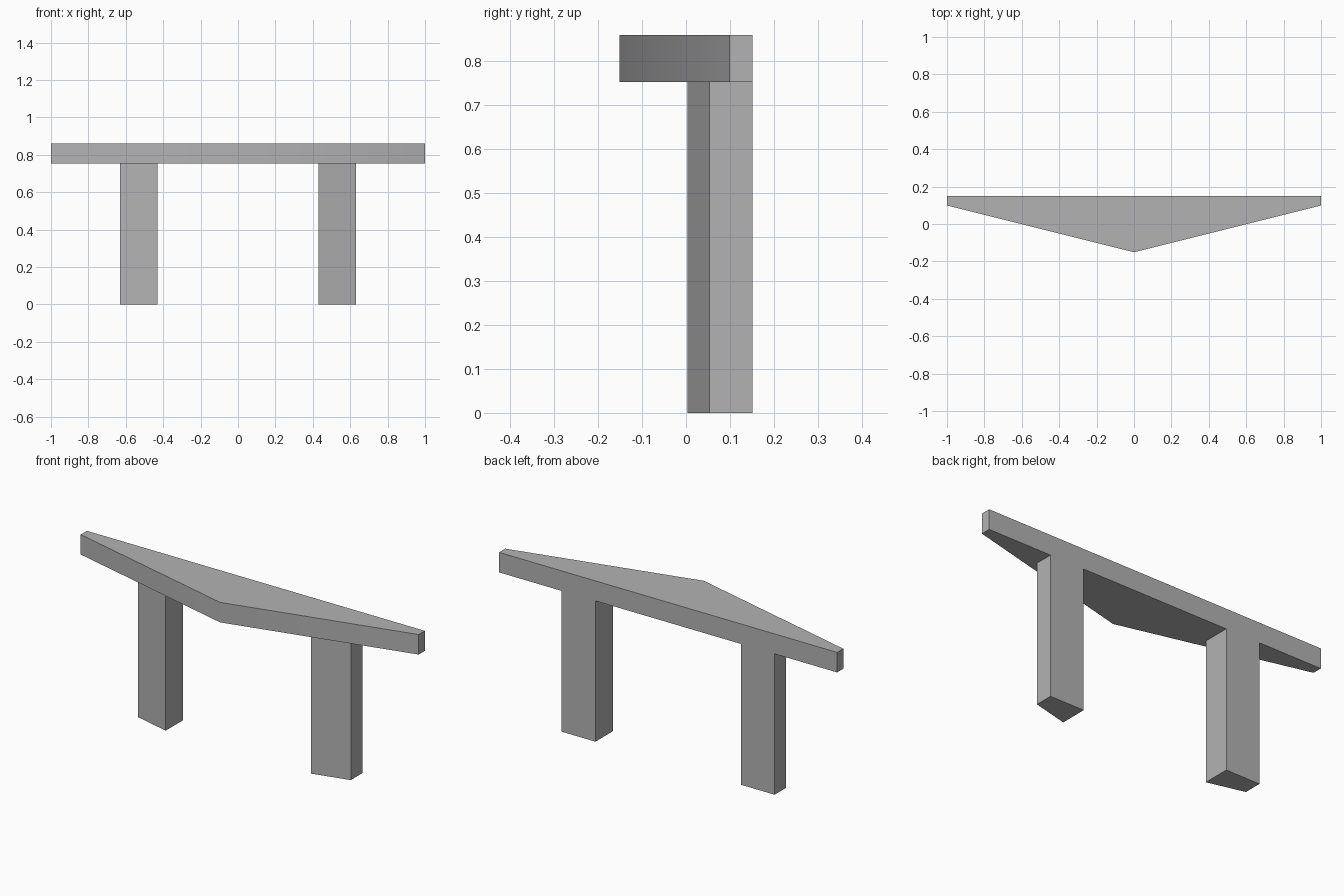
import bpy
import bmesh
import math

cube = bpy.data.objects.get("Cube")
if cube:
    bpy.data.objects.remove(cube, do_unlink=True)

# Single grey stone material
GREY = (0.45, 0.45, 0.45, 1.0)
stone = bpy.data.materials.new("grey_stone")
stone.use_nodes = True
stone.diffuse_color = GREY
stone.node_tree.nodes["Principled BSDF"].inputs["Base Color"].default_value = GREY

SLAB_BOTTOM, SLAB_TOP = 0.753, 0.86
BACK = 0.151
SLOPE = 0.25


def prism(name, outline, bottom, top):
    """Extrude a plan outline straight up into a solid."""
    bm = bmesh.new()
    face = bm.faces.new([bm.verts.new((x, y, bottom)) for x, y in outline])
    result = bmesh.ops.extrude_face_region(bm, geom=[face])
    for item in result["geom"]:
        if isinstance(item, bmesh.types.BMVert):
            item.co.z = top
    bmesh.ops.recalc_face_normals(bm, faces=bm.faces)
    mesh = bpy.data.meshes.new(name)
    bm.to_mesh(mesh)
    bm.free()
    mesh.materials.append(stone)
    obj = bpy.data.objects.new(name, mesh)
    bpy.context.collection.objects.link(obj)
    return obj


# Top slab with a pointed front
slab = prism("top_slab",
             [(-1, BACK), (-1, -BACK + SLOPE), (0, -BACK), (1, -BACK + SLOPE), (1, BACK)],
             SLAB_BOTTOM, SLAB_TOP)
bpy.ops.object.select_all(action="DESELECT")
slab.select_set(True)
bpy.context.view_layer.objects.active = slab
bpy.ops.object.shade_smooth_by_angle(angle=math.radians(30))

# Two legs whose fronts run parallel to the slab's front
INNER, OUTER, SETBACK = 0.43, 0.63, 0.047
for side, name in ((1, "left_leg"), (-1, "right_leg")):
    def front(x):
        return -BACK + SETBACK + SLOPE * x
    prism(name,
          [(side * INNER, front(INNER)), (side * OUTER, front(OUTER)),
           (side * OUTER, BACK), (side * INNER, BACK)],
          0, SLAB_BOTTOM)
